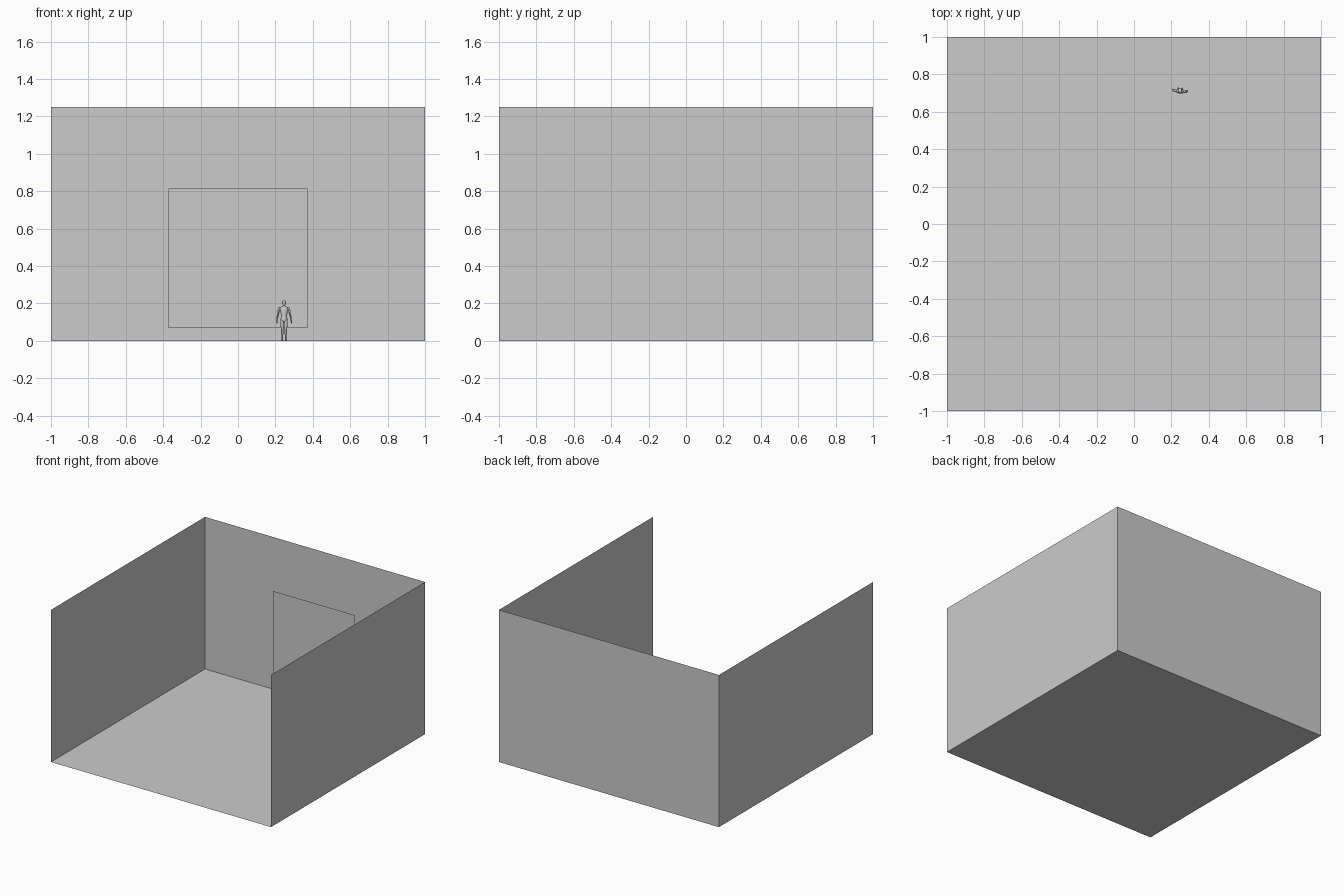
import bpy, bmesh, math
from mathutils import Matrix, Vector


def sheet(name, corner, u, v):
    """Flat single-sided sheet spanned by two edge vectors."""
    c, u, v = Vector(corner), Vector(u), Vector(v)
    bm = bmesh.new()
    bm.faces.new([bm.verts.new(p) for p in (c, c + u, c + u + v, c + v)])
    me = bpy.data.meshes.new(name)
    bm.to_mesh(me)
    bm.free()
    ob = bpy.data.objects.new(name, me)
    bpy.context.collection.objects.link(ob)
    return ob


PLACE = Matrix.Translation((0.246, 0.71, 0)) @ Matrix.Rotation(math.radians(-5), 4, 'Z')


def loft(name, rings, side=1, n=12):
    """Smooth closed body part through elliptical rings (x, y, z, rx, ry)."""
    bm = bmesh.new()
    loops = []
    for x, y, z, rx, ry in rings:
        loops.append([bm.verts.new((side * (x + rx * math.cos(2 * math.pi * i / n)),
                                    y + ry * math.sin(2 * math.pi * i / n), z))
                      for i in range(n)])
    for a, b in zip(loops, loops[1:]):
        for i in range(n):
            j = (i + 1) % n
            bm.faces.new((a[i], a[j], b[j], b[i]))
    bm.faces.new(loops[0])
    bm.faces.new(loops[-1])
    bmesh.ops.recalc_face_normals(bm, faces=bm.faces)
    for f in bm.faces:
        f.smooth = True
    bm.transform(PLACE)
    me = bpy.data.meshes.new(name)
    bm.to_mesh(me)
    bm.free()
    bpy.context.collection.objects.link(bpy.data.objects.new(name, me))


# Room: floor and three walls, open at the front and top
H = 1.25
sheet("floor", (-1, -1, 0), (2, 0, 0), (0, 2, 0))
sheet("back_wall", (-1, 1, 0), (2, 0, 0), (0, 0, H))
sheet("left_wall", (-1, 1, 0), (0, 0, H), (0, -2, 0))
sheet("right_wall", (1, 1, 0), (0, -2, 0), (0, 0, H))

# Square picture hung just off the back wall
sheet("picture", (-0.3725, 0.985, 0.07), (0.745, 0, 0), (0, 0, 0.745))

# Standing figure facing the picture
loft("torso", [(0, 0, .100, .012, .009), (0, 0, .108, .019, .013), (0, 0, .120, .018, .013),
               (0, 0, .134, .015, .011), (0, 0, .152, .019, .013), (0, 0, .168, .022, .013),
               (0, 0, .178, .022, .011), (0, 0, .184, .012, .008), (0, 0, .187, .006, .006)])
loft("head", [(0, 0, .182, .006, .006), (0, .001, .192, .006, .007), (0, .003, .195, .008, .010),
              (0, .003, .203, .010, .012), (0, .002, .211, .010, .012),
              (0, .001, .217, .007, .008), (0, .001, .219, .002, .003)])
for label, s in (("left", -1), ("right", 1)):
    loft(label + "_arm", [(.022, 0, .182, .003, .004), (.025, 0, .177, .006, .007),
                          (.028, 0, .164, .006, .007), (.032, -.001, .142, .0045, .005),
                          (.035, .001, .132, .0048, .005), (.038, .004, .114, .003, .0035),
                          (.039, .005, .107, .0035, .005), (.039, .006, .097, .0025, .004),
                          (.038, .007, .091, .001, .002)], s)
    loft(label + "_leg", [(.009, 0, .113, .009, .011), (.0105, 0, .100, .0095, .012),
                          (.0105, 0, .082, .008, .010), (.0095, 0, .060, .006, .007),
                          (.0095, -.002, .045, .0063, .0075), (.0095, -.003, .022, .004, .005),
                          (.0095, -.003, .012, .0038, .005), (.010, .003, .007, .0045, .011),
                          (.010, .005, .001, .005, .014)], s)
